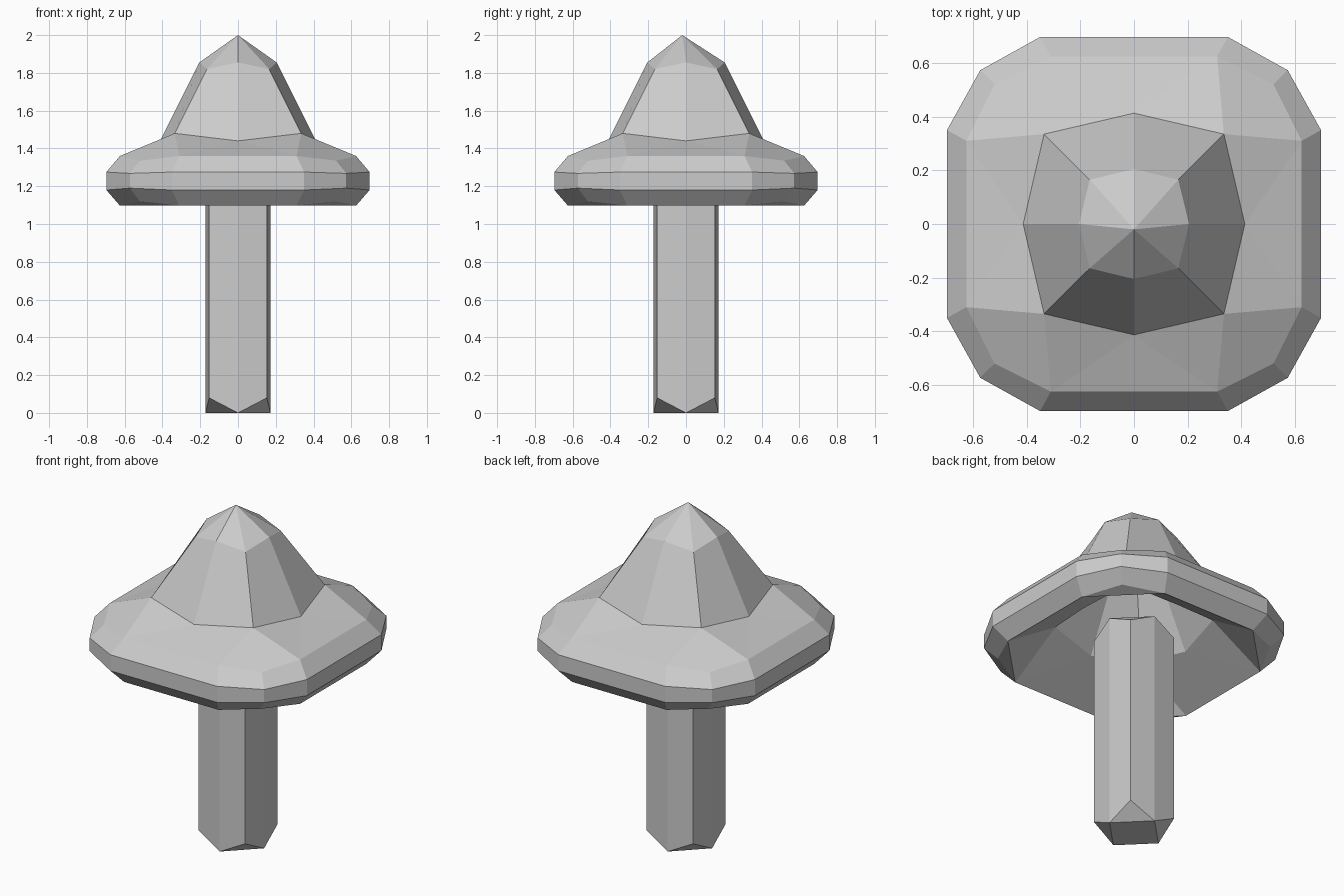
import bpy, bmesh

if "Cube" in bpy.data.objects:
    bpy.data.objects.remove(bpy.data.objects["Cube"])


def quarter_turns(points):
    """Repeat one quarter of a ring four times around the z axis."""
    ring = []
    for k in range(4):
        for x, y, z in points:
            for _ in range(k):
                x, y = -y, x
            ring.append((x, y, z))
    return ring


def add_ring(bm, points):
    return [bm.verts.new(p) for p in quarter_turns(points)]


def ring8(bm, mid, mid_z, corner, corner_z):
    return add_ring(bm, [(mid, 0, mid_z), (corner, corner, corner_z)])


def ring12(bm, far, near, z, diag, diag_z):
    return add_ring(bm, [(far, near, z), (diag, diag, diag_z), (near, far, z)])


def bridge(bm, a, b):
    n = len(a)
    for i in range(n):
        j = (i + 1) % n
        bm.faces.new((a[i], a[j], b[j], b[i]))


def fan(bm, ring, tip):
    v = bm.verts.new(tip)
    for i in range(len(ring)):
        bm.faces.new((ring[i - 1], ring[i], v))


def join_8_to_12(bm, inner, outer, chord=False):
    for k in range(4):
        prev, mid, corner = inner[2 * k - 1], inner[2 * k], inner[2 * k + 1]
        a, d, b, last = outer[3 * k], outer[3 * k + 1], outer[3 * k + 2], outer[3 * k - 1]
        if chord:
            bm.faces.new((corner, a, b))
            bm.faces.new((a, d, b))
        else:
            bm.faces.new((corner, a, d, b))
        bm.faces.new((prev, mid, last))
        bm.faces.new((mid, a, last))
        bm.faces.new((mid, corner, a))


def finish(bm, name):
    bmesh.ops.recalc_face_normals(bm, faces=bm.faces[:])
    mesh = bpy.data.meshes.new(name)
    bm.to_mesh(mesh)
    bm.free()
    bpy.context.collection.objects.link(bpy.data.objects.new(name, mesh))


# Cap: pointed crown, wide rounded brim and a hollow underside
bm = bmesh.new()
crown_top = ring8(bm, 0.205, 1.855, 0.165, 1.82)
crown_base = ring8(bm, 0.413, 1.44, 0.335, 1.48)
brim = [ring12(bm, *p) for p in (
    (0.625, 0.31, 1.36, 0.52, 1.335),
    (0.697, 0.35, 1.275, 0.573, 1.268),
    (0.697, 0.35, 1.18, 0.573, 1.19),
    (0.625, 0.31, 1.097, 0.52, 1.12))]
opening = ring8(bm, 0.36, 1.26, 0.30, 1.30)
hollow_top = ring8(bm, 0.16, 1.70, 0.13, 1.67)
fan(bm, crown_top, (0, -0.02, 2.0))
bridge(bm, crown_top, crown_base)
join_8_to_12(bm, crown_base, brim[0])
for upper, lower in zip(brim, brim[1:]):
    bridge(bm, upper, lower)
join_8_to_12(bm, opening, brim[3], chord=True)
bridge(bm, opening, hollow_top)
fan(bm, hollow_top, (0, 0, 1.80))
finish(bm, "mushroom_cap")

# Stem: eight-sided post with clipped corners at both ends
bm = bmesh.new()
foot = ring8(bm, 0.172, 0.0, 0.153, 0.08)
head = ring8(bm, 0.172, 1.27, 0.153, 1.20)
bridge(bm, foot, head)
for ring in (foot, head):
    for k in range(4):
        bm.faces.new((ring[2 * k], ring[2 * k + 1], ring[(2 * k + 2) % 8]))
    bm.faces.new(ring[::2])
finish(bm, "mushroom_stem")
